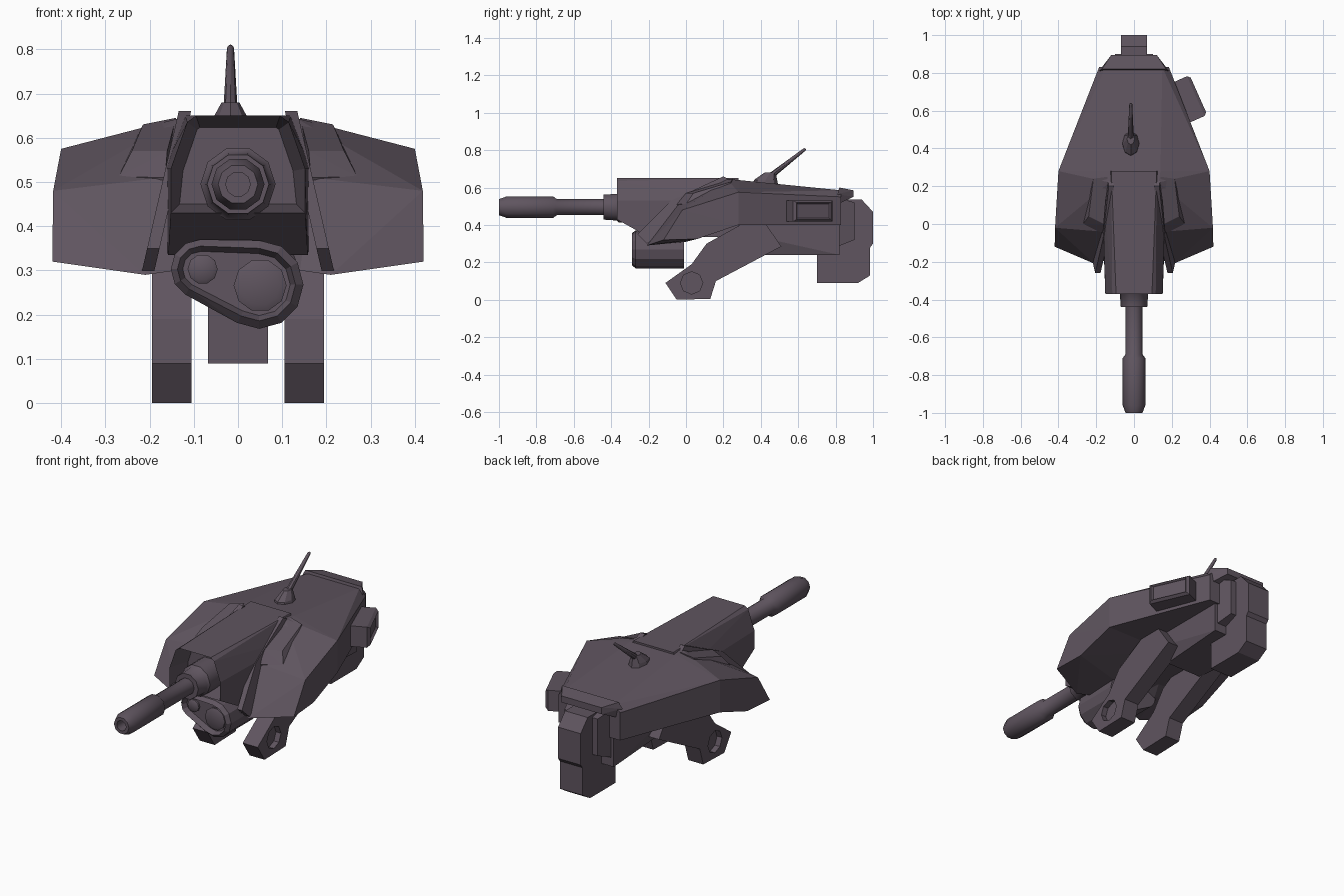
import bpy, bmesh, math
from mathutils import Vector, Matrix

if "Cube" in bpy.data.objects:
    bpy.data.objects.remove(bpy.data.objects["Cube"])

dark = bpy.data.materials.new("dark_metal")
dark.diffuse_color = (.115, .09, .115, 1)
dark.use_nodes = True
dark.node_tree.nodes["Principled BSDF"].inputs["Base Color"].default_value = dark.diffuse_color


def finish(name, bm, mirror=False, smooth=False):
    bmesh.ops.recalc_face_normals(bm, faces=bm.faces)
    me = bpy.data.meshes.new(name)
    bm.to_mesh(me)
    bm.free()
    me.materials.append(dark)
    ob = bpy.data.objects.new(name, me)
    bpy.context.collection.objects.link(ob)
    if mirror:
        ob.modifiers.new("Mirror", 'MIRROR').use_mirror_merge = False
    if smooth:
        bpy.ops.object.select_all(action='DESELECT')
        ob.select_set(True)
        bpy.context.view_layer.objects.active = ob
        bpy.ops.object.shade_smooth_by_angle(angle=math.radians(40))
    return ob


def hull(name, pts, mirror=False, both=False, recess=None):
    """Convex faceted solid; recess = (direction, inset, depth) sinks one face."""
    if both:
        pts = pts + [(-x, y, z) for x, y, z in pts]
    bm = bmesh.new()
    for p in pts:
        bm.verts.new(p)
    bmesh.ops.convex_hull(bm, input=bm.verts[:])
    bmesh.ops.delete(bm, geom=[v for v in bm.verts if not v.link_faces], context='VERTS')
    bmesh.ops.dissolve_limit(bm, angle_limit=0.02, verts=bm.verts[:], edges=bm.edges[:])
    bmesh.ops.recalc_face_normals(bm, faces=bm.faces)
    if recess:
        d, inset, depth = Vector(recess[0]).normalized(), recess[1], recess[2]
        f = max(bm.faces, key=lambda f: f.normal.dot(d))
        bmesh.ops.inset_region(bm, faces=[f], thickness=inset)
        bmesh.ops.translate(bm, verts=f.verts[:], vec=-d * depth)
    return finish(name, bm, mirror)


def prism(name, prof, x0, x1, mirror=False):
    """Side profile of (y, z) points, extruded from x0 to x1."""
    bm = bmesh.new()
    f = bm.faces.new([bm.verts.new((x0, y, z)) for y, z in prof])
    g = bmesh.ops.extrude_face_region(bm, geom=[f])
    vs = [v for v in g['geom'] if isinstance(v, bmesh.types.BMVert)]
    bmesh.ops.translate(bm, verts=vs, vec=(x1 - x0, 0, 0))
    return finish(name, bm, mirror)


def lathe(name, prof, base, axis, segs=10):
    """Profile of (distance, radius) turned about an axis through base."""
    q = Vector(axis).to_track_quat('Z', 'Y')
    bm = bmesh.new()
    rings = []
    for d, r in prof:
        rings.append([bm.verts.new(Vector(base) + q @ Vector((
            r * math.cos(2 * math.pi * i / segs), r * math.sin(2 * math.pi * i / segs), d)))
            for i in range(segs)])
    for a, b in zip(rings, rings[1:]):
        for i in range(segs):
            j = (i + 1) % segs
            bm.faces.new((a[i], a[j], b[j], b[i]))
    bm.faces.new(rings[0])
    bm.faces.new(rings[-1])
    return finish(name, bm, smooth=True)


def circle(cx, cz, r, y, n=12):
    return [(cx + r * math.cos(2 * math.pi * i / n), y,
             cz + r * math.sin(2 * math.pi * i / n)) for i in range(n)]


# Armoured shell: front and rear halves of each side
mid = [(0, .28, .64), (.14, .28, .64), (.40, .28, .575), (.40, .28, .40), (0, .28, .40)]
hull("front_shell", mid + [
    (.14, -.19, .30), (.21, -.21, .29), (.42, -.12, .32), (.418, -.02, .48),
    (.17, -.04, .51), (.13, .22, .645), (.41, .06, .325), (.14, .0, .31)], mirror=True)
hull("rear_shell", mid + [
    (0, .83, .585), (.15, .83, .585), (.185, .83, .55), (.185, .83, .40), (0, .83, .40)],
    mirror=True)

# Gun housing with sunken front, and barrel
hull("gun_housing", [
    (.095, -.37, .65), (.115, -.37, .635), (.152, -.37, .53), (.152, -.37, .43),
    (.158, -.2, .335), (.12, .28, .65), (.17, .28, .53), (.17, .28, .335)],
    both=True, recess=((0, -1, 0), .028, .12))
lathe("gun_barrel", [
    (.25, .085), (.36, .085), (.37, .075), (.44, .07), (.44, .045), (.69, .045),
    (.71, .06), (.96, .06), (1.0, .045), (1.0, .028), (.85, .028)],
    (0, 0, .495), (0, -1, 0))

# Slanted cheek plates beside the housing and wedge covers outside them
cheek = [(-.26, .35), (-.08, .53), (.20, .66), (.25, .63), (.10, .50), (-.21, .30)]
bm = bmesh.new()
rows = [[bm.verts.new((.19 - (z - .33) * .23 + dx, y, z)) for y, z in cheek]
        for dx in (-.008, .02)]
for r in rows:
    bm.faces.new(r)
for i in range(6):
    j = (i + 1) % 6
    bm.faces.new((rows[0][i], rows[0][j], rows[1][j], rows[1][i]))
finish("cheek_plate", bm, mirror=True)
hull("cheek_cover", [
    (.165, -.05, .51), (.27, .0, .512), (.215, .24, .63), (.14, .25, .645),
    (.16, .0, .57), (.24, .04, .57), (.165, -.02, .45), (.265, .02, .45),
    (.215, .24, .55), (.14, .25, .55)], mirror=True)

# Lower body and tail
hull("lower_body", [(.14, .28, .42), (.14, .82, .42), (.14, .82, .24),
                    (.11, .40, .24), (.14, .28, .36)], both=True)
hull("rear_cap", [(.185, .81, .565), (.17, .82, .60), (.12, .895, .585),
                  (.12, .895, .55), (.16, .83, .52)], both=True)
hull("tail_mount", [(.13, .80, .55), (.13, .80, .28), (.10, .90, .52),
                    (.10, .90, .32)], both=True)
prism("tail_block", [(.70, .09), (.92, .09), (.985, .13), (.985, .28), (1.0, .30),
                     (1.0, .47), (.94, .535), (.80, .535), (.80, .26), (.70, .26)],
      -.068, .068)

# Paired lower arms with sunken round pivots
arm = prism("lower_arm", [(-.11, .09), (-.05, 0), (.13, .005), (.16, .10), (.51, .285),
                          (.43, .40), (.29, .40), (.11, .30), (.03, .19)], .105, .195)
cutter = lathe("pivot_cutter", [(0, .06), (.1, .06)], (.165, .03, .09), (1, 0, 0), 8)
cutter.hide_render = True
cutter.hide_set(True)
cut = arm.modifiers.new("Pivot", 'BOOLEAN')
cut.operation = 'DIFFERENCE'
cut.solver = 'EXACT'
cut.object = cutter
arm.modifiers.new("Mirror", 'MIRROR').use_mirror_merge = False

# Sensor pod: rounded case with two lenses
hull("sensor_case",
     circle(-.085, .303, .052, -.29) + circle(.048, .268, .082, -.29) +
     circle(-.085, .303, .067, -.27) + circle(.048, .268, .1, -.27) +
     circle(-.085, .303, .067, -.01) + circle(.048, .268, .1, -.01),
     recess=((0, -1, 0), .012, .03))
lathe("large_lens", [(0, .06), (.03, .06), (.037, .045)], (.05, -.24, .266), (0, -1, 0))
lathe("small_lens", [(0, .034), (.03, .034), (.036, .025)], (-.08, -.24, .303), (0, -1, 0))

# Antenna
foot = [(math.cos(a * math.pi / 4), math.sin(a * math.pi / 4)) for a in range(8)]
hull("antenna_foot", [(-.017 + .048 * c, .425 + .068 * s, .61) for c, s in foot] +
     [(-.017 + .042 * c, .425 + .062 * s, .64) for c, s in foot] +
     [(-.017 + .02 * c, .45 + .03 * s, .68) for c, s in foot])
lathe("antenna_rod", [(0, .02), (.04, .016), (.265, .008), (.272, .004)],
      (-.017, .425, .64), (0, .215, .168), segs=8)

# Side storage box, right side only
box = hull("side_box", [(x, y, z) for x in (-.10, .03) for y in (-.115, .115)
                        for z in (-.057, .055)] +
           [(.045, y, z) for y in (-.10, .10) for z in (-.045, .045)],
           recess=((1, 0, 0), .01, .012))
box.matrix_world = Matrix.Translation((.30, .665, .475)) @ Matrix.Rotation(math.radians(24), 4, 'Z')
